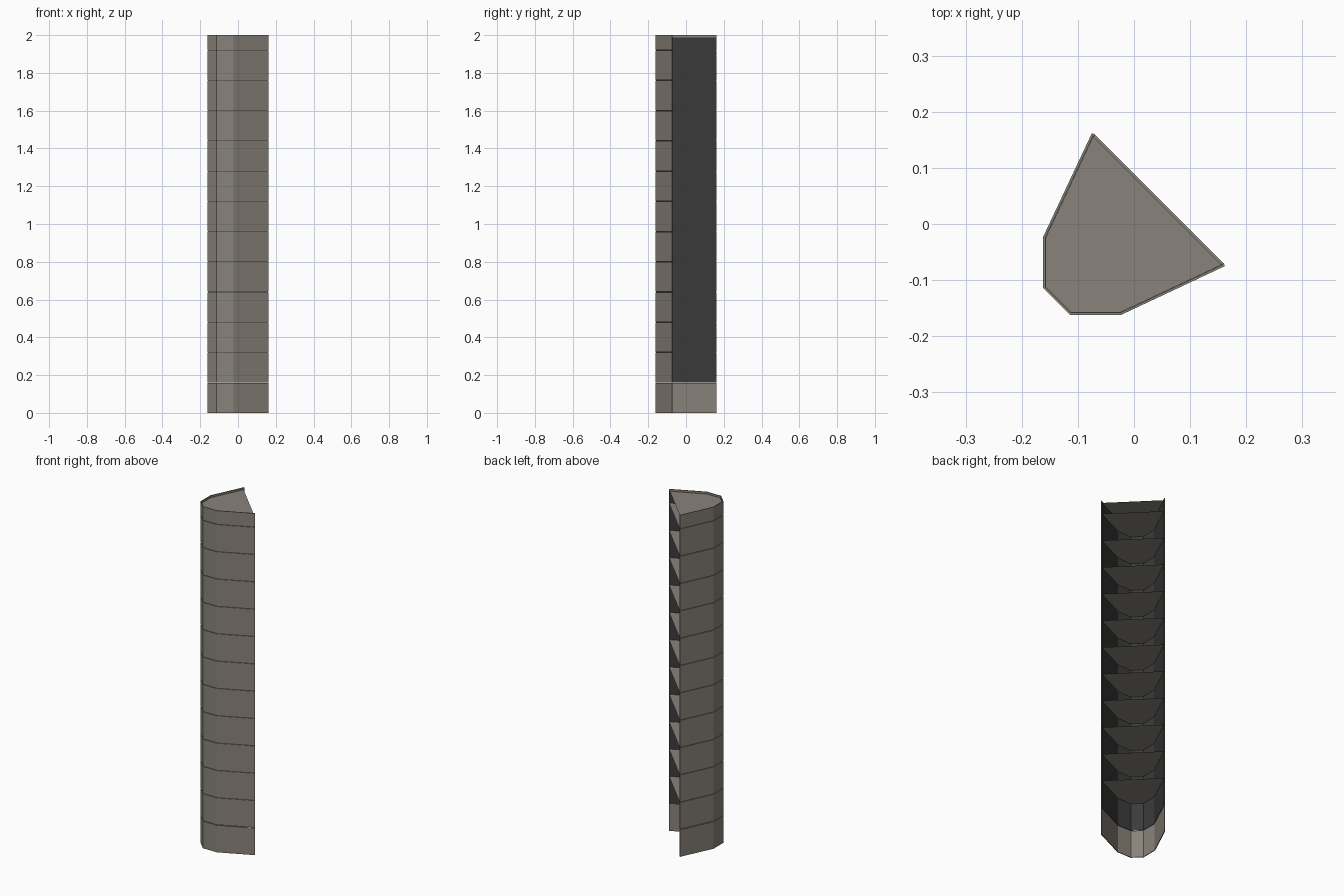
import bpy
from mathutils import Vector

cube = bpy.data.objects.get("Cube")
if cube:
    bpy.data.objects.remove(cube, do_unlink=True)

TIER = 0.16
HEIGHT = 2.0
GAP = 0.0015
WALL = 0.004

# Plan of one half, mirrored across the diagonal
half = [(-0.075, 0.162), (-0.162, -0.023), (-0.162, -0.114)]
plan = [Vector(p) for p in half + [(y, x) for x, y in reversed(half)]]


def material(name, color):
    m = bpy.data.materials.new(name)
    m.use_nodes = True
    m.diffuse_color = (*color, 1)
    bsdf = m.node_tree.nodes["Principled BSDF"]
    bsdf.inputs["Base Color"].default_value = (*color, 1)
    bsdf.inputs["Roughness"].default_value = 0.9
    return m


stone = material("warm grey stone", (0.25, 0.225, 0.192))
dark = material("dark lining", (0.043, 0.043, 0.043))


def inset(points, d):
    """Move an open path inward, mitring its inner corners."""
    normals = []
    for a, b in zip(points, points[1:]):
        e = (b - a).normalized()
        normals.append(Vector((-e.y, e.x)))
    result = []
    for i, p in enumerate(points):
        n0 = normals[max(i - 1, 0)]
        n1 = normals[min(i, len(normals) - 1)]
        m = (n0 + n1).normalized()
        result.append(p + m * d / m.dot(n0))
    return result


def make(name, verts, faces, mat):
    mesh = bpy.data.meshes.new(name)
    mesh.from_pydata(verts, [], faces)
    mesh.materials.append(mat)
    obj = bpy.data.objects.new(name, mesh)
    bpy.context.collection.objects.link(obj)
    return obj


def wall(name, points, z0, z1, thickness, mat):
    n = len(points)
    verts = [(p.x, p.y, z) for z in (z0, z1) for p in points]
    faces = [(i, i + 1, n + i + 1, n + i) for i in range(n - 1)]
    obj = make(name, verts, faces, mat)
    mod = obj.modifiers.new("thickness", "SOLIDIFY")
    mod.thickness = thickness
    mod.offset = -1
    mod.use_even_offset = True
    return obj


def shelf(name, points, z):
    return make(name, [(p.x, p.y, z) for p in points], [range(len(points))], stone)


# Outer wall courses, the last one shorter
z, count = 0.0, 1
while z < HEIGHT - 0.01:
    top = min(z + TIER, HEIGHT)
    low = z + GAP if z > 0 else z
    high = top - GAP if top < HEIGHT else top
    wall(f"wall_course_{count}", plan, low, high, WALL, stone)
    z, count = top, count + 1

# Dark lining above the bottom course
lining = inset(plan, WALL + 0.0005)
wall("inner_lining", lining, TIER, HEIGHT - 0.012, 0.001, dark)

# Open-fronted shelves
for k in range(2, 13):
    shelf(f"shelf_{k - 1}", lining, k * TIER)

# Recessed top
top_plan = inset(plan, WALL)
for i in (0, -1):
    top_plan[i] -= Vector((0.003, 0.003))
shelf("top_cover", top_plan, HEIGHT - 0.012)
